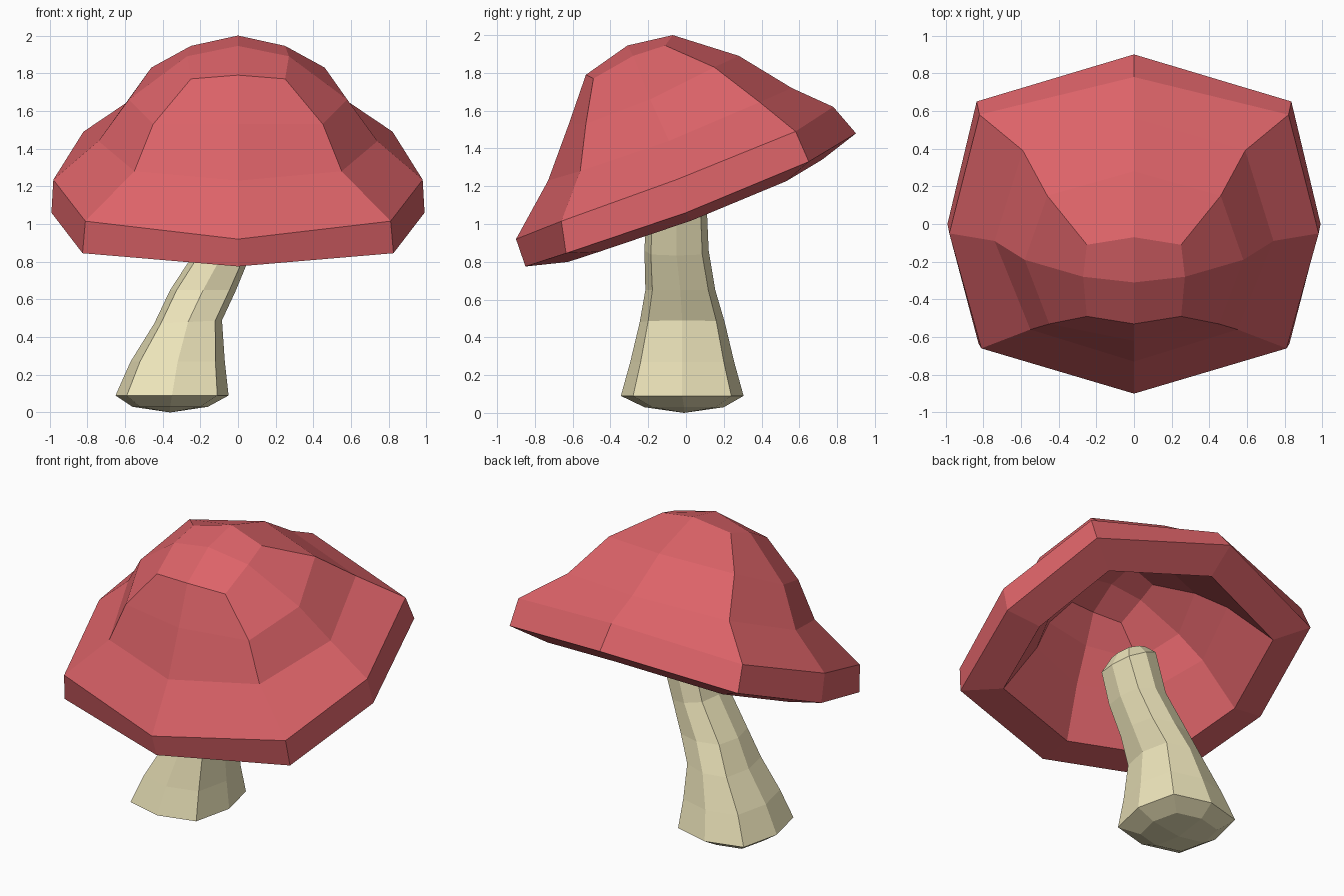
import bpy, bmesh
from mathutils import Vector

if "Cube" in bpy.data.objects:
    bpy.data.objects.remove(bpy.data.objects["Cube"])


def loft(name, rings, color, start, end):
    """Skin 8-point rings with quads and close both ends with a centre point."""
    bm = bmesh.new()
    rows = [[bm.verts.new(p) for p in ring] for ring in rings]
    for a, b in zip(rows, rows[1:]):
        for i in range(8):
            j = (i + 1) % 8
            bm.faces.new((a[i], a[j], b[j], b[i]))
    for centre, row in ((start, rows[0]), (end, rows[-1])):
        c = bm.verts.new(centre)
        for i in (1, 3, 5, 7):
            bm.faces.new((c, row[i - 1], row[i], row[(i + 1) % 8]))
    bmesh.ops.recalc_face_normals(bm, faces=bm.faces)
    mesh = bpy.data.meshes.new(name)
    bm.to_mesh(mesh)
    bm.free()
    mat = bpy.data.materials.new(name + "_colour")
    mat.diffuse_color = color
    mat.use_nodes = True
    mat.node_tree.nodes["Principled BSDF"].inputs["Base Color"].default_value = mat.diffuse_color
    mesh.materials.append(mat)
    obj = bpy.data.objects.new(name, mesh)
    bpy.context.collection.objects.link(obj)
    return obj


def mirrored(half):
    """Complete a ring from its five front-to-back points on the +x side."""
    return half + [(-x, y, z) for x, y, z in half[3:0:-1]]


def inner(p):
    """Shrink a cap point towards the hollow's centre for the underside."""
    pivot = Vector((0, .13, .88))
    return pivot + (Vector(p) - pivot) * .77


# Cap: five rings from the crown down to the lower rim, tilted towards the front
crown = (0, -.31, 1.945)
outer = [mirrored(r) for r in [
    [(0, -.53, 1.79), (.25, -.49, 1.77), (.27, -.28, 1.89), (.25, -.11, 1.945), (0, -.07, 2.0)],
    [(0, -.62, 1.53), (.45, -.53, 1.53), (.58, -.19, 1.66), (.46, .15, 1.83), (0, .28, 1.89)],
    [(0, -.73, 1.23), (.55, -.56, 1.28), (.74, -.09, 1.44), (.59, .39, 1.645), (0, .56, 1.72)],
    [(0, -.90, .92), (.81, -.66, 1.015), (.98, -.05, 1.235), (.82, .58, 1.49), (0, .78, 1.62)],
    [(0, -.85, .775), (.825, -.635, .845), (.99, 0, 1.06), (.835, .65, 1.33), (0, .90, 1.48)],
]]
# Hollow underside: the same rings shrunk, from the opening up to the ceiling
hollow = [[inner(p) for p in outer[i]] for i in (4, 2, 1, 0)]
loft("mushroom_cap", outer + hollow, (.72, .125, .14, 1), crown, inner(crown))

# Stalk: squarish octagon rings (cx, cy, z, rx, ry, slope across x)
C = .8
OCT = [(0, -1), (C, -C), (1, 0), (C, C), (0, 1), (-C, C), (-1, 0), (-C, -C)]
stalk_path = [
    (-.36, -.01, .03, .20, .21, 0),
    (-.35, -.02, .09, .30, .325, 0),
    (-.32, -.02, .27, .25, .275, 0),
    (-.265, -.02, .48, .18, .225, .05),
    (-.185, -.03, .65, .175, .185, 0),
    (-.07, -.05, .86, .135, .17, -.2),
    (.0, -.05, 1.09, .13, .16, -.5),
    (.0, -.05, 1.16, .08, .10, -.4),
]
stalk_rings = [[(cx + rx * u, cy + ry * v, z + rx * u * s) for u, v in OCT]
               for cx, cy, z, rx, ry, s in stalk_path]
loft("mushroom_stalk", stalk_rings, (.86, .79, .5, 1),
     (-.36, -.01, 0), (.0, -.05, 1.18))
